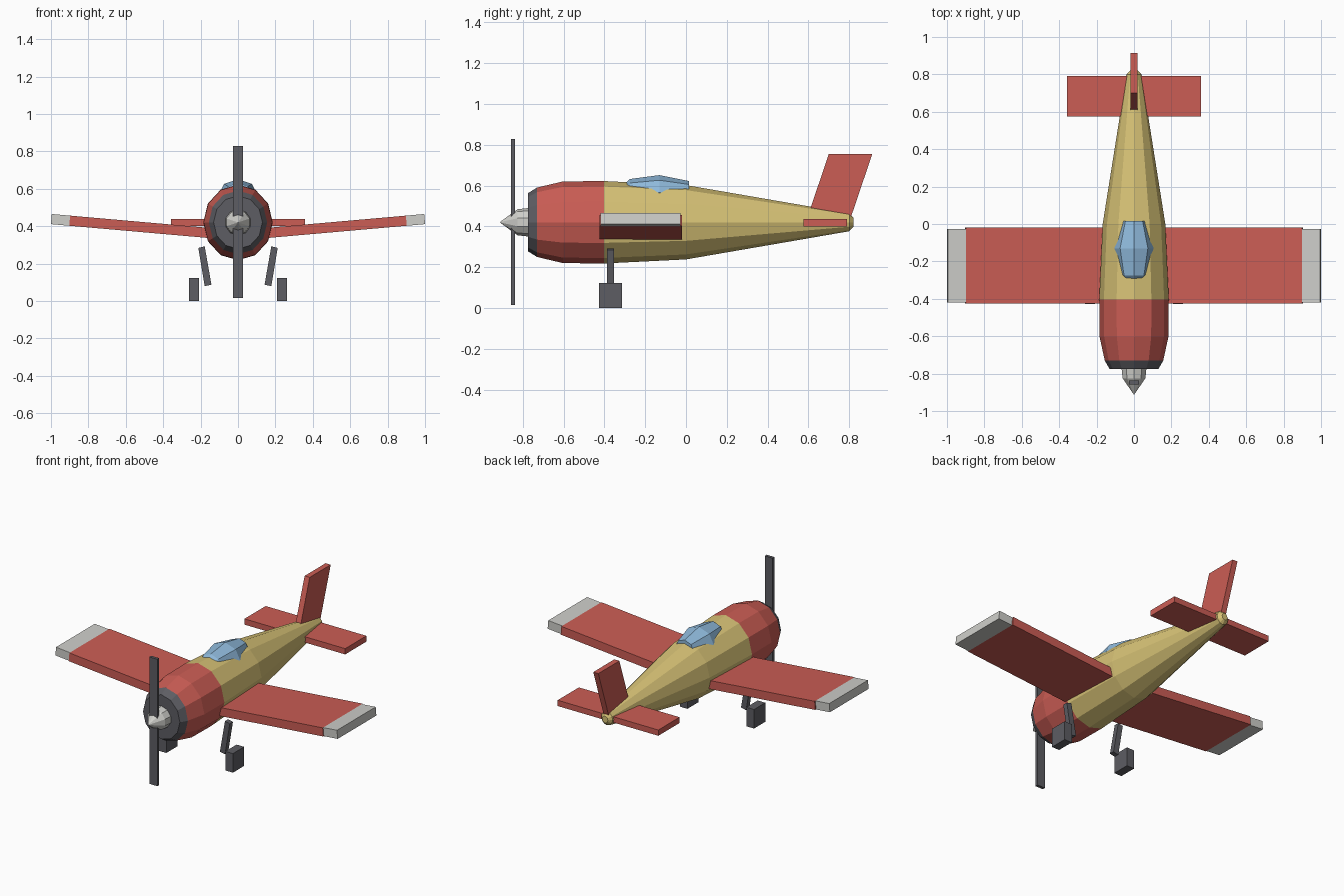
import bpy
import bmesh
from math import sin, cos, pi
from mathutils import Vector

if "Cube" in bpy.data.objects:
    bpy.data.objects.remove(bpy.data.objects["Cube"])


def make_material(name, rgb):
    mat = bpy.data.materials.new(name)
    mat.use_nodes = True
    mat.diffuse_color = (*rgb, 1)
    mat.node_tree.nodes["Principled BSDF"].inputs["Base Color"].default_value = (*rgb, 1)
    return mat


RED = make_material("red paint", (0.60, 0.11, 0.09))
GOLD = make_material("gold paint", (0.68, 0.54, 0.18))
PALE = make_material("pale grey", (0.62, 0.62, 0.59))
DARK = make_material("dark grey", (0.11, 0.11, 0.125))
GLASS = make_material("blue glass", (0.27, 0.48, 0.70))

AXIS_Z = 0.42


def finish(name, bm, *mats):
    bmesh.ops.recalc_face_normals(bm, faces=bm.faces)
    mesh = bpy.data.meshes.new(name)
    bm.to_mesh(mesh)
    bm.free()
    for mat in mats:
        mesh.materials.append(mat)
    obj = bpy.data.objects.new(name, mesh)
    bpy.context.collection.objects.link(obj)
    return obj


def loft(name, stations, sides, z, *mats, rule=None):
    """Skin elliptical rings given as (y, half width, half height)."""
    bm = bmesh.new()
    rings = []
    for y, rx, rz in stations:
        rings.append([bm.verts.new((rx * sin(2 * pi * i / sides), y,
                                    z + rz * cos(2 * pi * i / sides)))
                      for i in range(sides)])
    for a, b in zip(rings, rings[1:]):
        for i in range(sides):
            j = (i + 1) % sides
            bm.faces.new((a[i], a[j], b[j], b[i]))
    bm.faces.new(rings[0])
    bm.faces.new(rings[-1])
    if rule:
        for face in bm.faces:
            face.material_index = rule(face.calc_center_median().y)
    return finish(name, bm, *mats)


def prism(name, outline, depth, mat):
    """Extrude an outline of 3D points along the depth vector."""
    bm = bmesh.new()
    base = bm.faces.new([bm.verts.new(p) for p in outline])
    result = bmesh.ops.extrude_face_region(bm, geom=[base], use_keep_orig=True)
    moved = [v for v in result["geom"] if isinstance(v, bmesh.types.BMVert)]
    bmesh.ops.translate(bm, verts=moved, vec=Vector(depth))
    return finish(name, bm, mat)


def box(name, x, y, z, mat):
    outline = [(x[0], y[0], z[0]), (x[1], y[0], z[0]),
               (x[1], y[0], z[1]), (x[0], y[0], z[1])]
    return prism(name, outline, (0, y[1] - y[0], 0), mat)


# Fuselage: dark nose ring, red cowling, gold body
WIDTH = 0.92
profile = [(-0.775, 0.142), (-0.73, 0.17), (-0.603, 0.2), (-0.403, 0.202),
           (0, 0.182), (0.8, 0.044), (0.82, 0.022)]
loft("fuselage", [(y, r * WIDTH, r) for y, r in profile], 12, AXIS_Z,
     DARK, RED, GOLD,
     rule=lambda y: 0 if y < -0.73 else 1 if y < -0.403 else 2)

# Canopy
loft("canopy", [(-0.298, 0.05, 0.045), (-0.275, 0.075, 0.067),
                (-0.13, 0.105, 0.086), (0.015, 0.065, 0.057)],
     8, 0.565, GLASS)

# Spinner and propeller
loft("spinner", [(-0.77, 0.07, 0.07), (-0.825, 0.064, 0.064),
                 (-0.912, 0.001, 0.001)], 10, AXIS_Z, PALE)
box("propeller", (-0.028, 0.028), (-0.857, -0.838), (0.015, 0.828), DARK)

# Tail
box("tailplane", (-0.357, 0.357), (0.575, 0.79), (0.40, 0.437), RED)
prism("tail_fin", [(-0.018, 0.59, 0.43), (-0.018, 0.803, 0.43),
                   (-0.018, 0.913, 0.755), (-0.018, 0.70, 0.755)],
      (0.036, 0, 0), RED)


def wing_panel(name, side, x0, x1, y0, y1, half, mat):
    """A slab following the upward slope of the wing."""
    outline = []
    for x, h in ((x0, -half), (x1, -half), (x1, half), (x0, half)):
        outline.append((side * (x - 0.09 * h), y0, 0.35 + 0.088 * x + h))
    prism(name, outline, (0, y1 - y0, 0), mat)


for side, label in ((1, "left"), (-1, "right")):
    # Wing with pale tip
    wing_panel(label + "_wing", side, 0.05, 0.9, -0.425, -0.02, 0.027, RED)
    wing_panel(label + "_wing_tip", side, 0.9, 0.998, -0.42, -0.028, 0.027, PALE)

    # Landing gear strut and wheel block
    strut = [(0.178, 0.292), (0.212, 0.284), (0.178, 0.079), (0.142, 0.087)]
    prism(label + "_strut", [(side * x, -0.386, z) for x, z in strut],
          (0, 0.032, 0), DARK)
    box(label + "_wheel", (side * 0.209, side * 0.263), (-0.427, -0.313),
        (0, 0.122), DARK)
